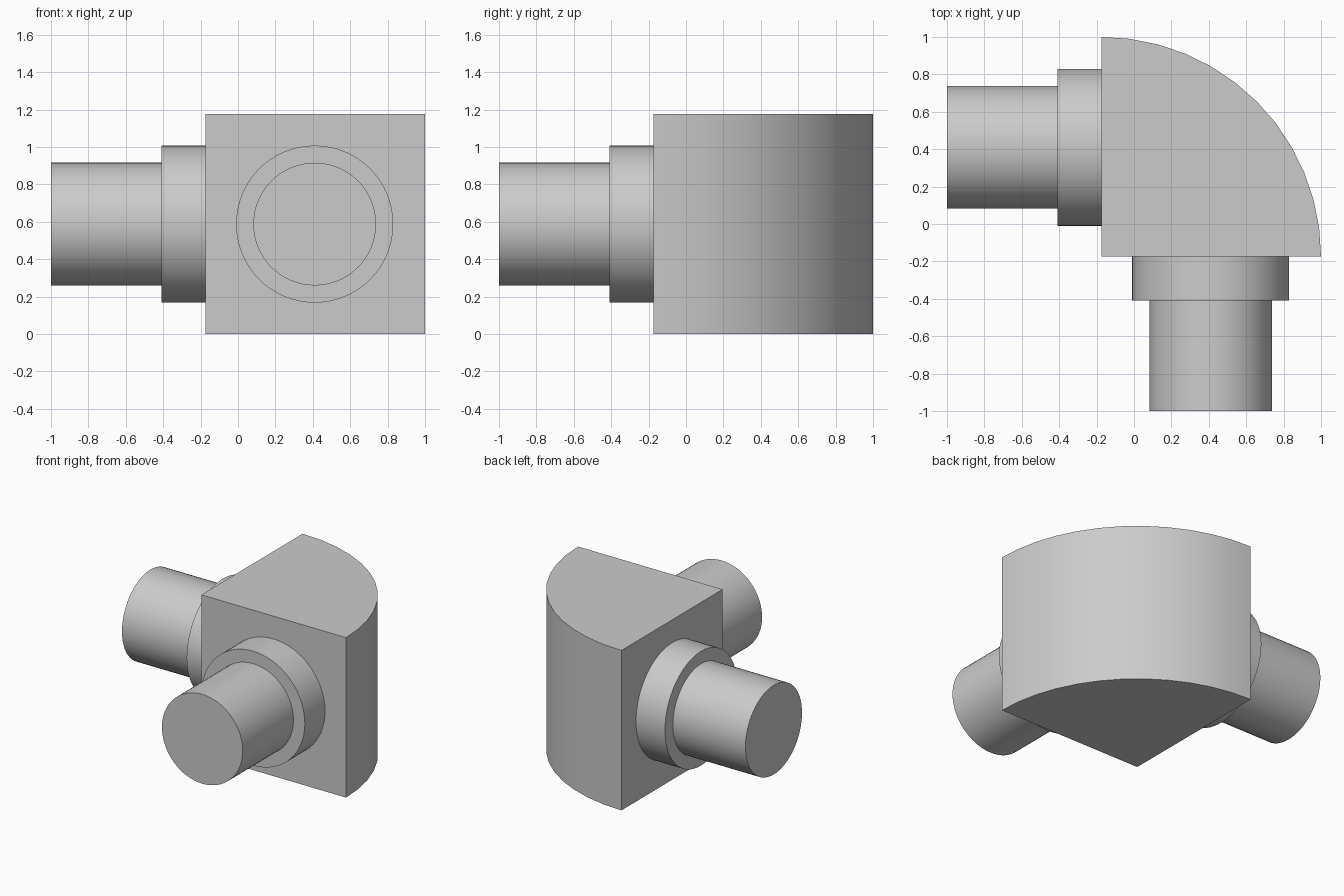
import bpy, bmesh, math
from mathutils import Matrix

cube = bpy.data.objects.get("Cube")
if cube:
    bpy.data.objects.remove(cube, do_unlink=True)

# Single grey finish
GREY = (0.6, 0.6, 0.6, 1.0)
grey = bpy.data.materials.new("light_grey")
grey.use_nodes = True
grey.diffuse_color = GREY
grey.node_tree.nodes["Principled BSDF"].inputs["Base Color"].default_value = GREY

INNER = -0.175          # position of the two flat sides
SIZE = 1.175            # body radius and height
AXIS = 0.41             # pipe axis offset
MID = SIZE / 2          # pipe axis height


def finish(bm, name):
    bmesh.ops.recalc_face_normals(bm, faces=bm.faces)
    mesh = bpy.data.meshes.new(name)
    bm.to_mesh(mesh)
    bm.free()
    mesh.materials.append(grey)
    ob = bpy.data.objects.new(name, mesh)
    bpy.context.collection.objects.link(ob)
    bpy.ops.object.select_all(action="DESELECT")
    ob.select_set(True)
    bpy.context.view_layer.objects.active = ob
    bpy.ops.object.shade_smooth_by_angle(angle=math.radians(30))
    return ob


# Quarter-round elbow body: a pie profile extruded upward
bm = bmesh.new()
steps = 12
profile = [bm.verts.new((INNER, INNER, 0))]
for i in range(steps + 1):
    a = math.pi / 2 * i / steps
    profile.append(bm.verts.new((INNER + SIZE * math.cos(a),
                                 INNER + SIZE * math.sin(a), 0)))
base = bm.faces.new(profile)
top = bmesh.ops.extrude_face_region(bm, geom=[base], use_keep_orig=True)["geom"]
bmesh.ops.translate(bm, vec=(0, 0, SIZE),
                    verts=[g for g in top if isinstance(g, bmesh.types.BMVert)])
finish(bm, "elbow_body")


def pipe(name, side, radius, start, end):
    """Capped cylinder running along -x ('right') or -y ('front')."""
    bm = bmesh.new()
    centre = (start + end) / 2
    if side == "right":
        turn, place = Matrix.Rotation(math.pi / 2, 4, "Y"), (centre, AXIS, MID)
    else:
        turn, place = Matrix.Rotation(math.pi / 2, 4, "X"), (AXIS, centre, MID)
    bmesh.ops.create_cone(bm, cap_ends=True, segments=64, radius1=radius,
                          radius2=radius, depth=start - end,
                          matrix=Matrix.Translation(place) @ turn)
    finish(bm, name)


# Collar and pipe stub on each flat side
for side in ("right", "front"):
    pipe(side + "_collar", side, 0.42, INNER, -0.41)
    pipe(side + "_pipe", side, 0.328, -0.41, -1.0)
